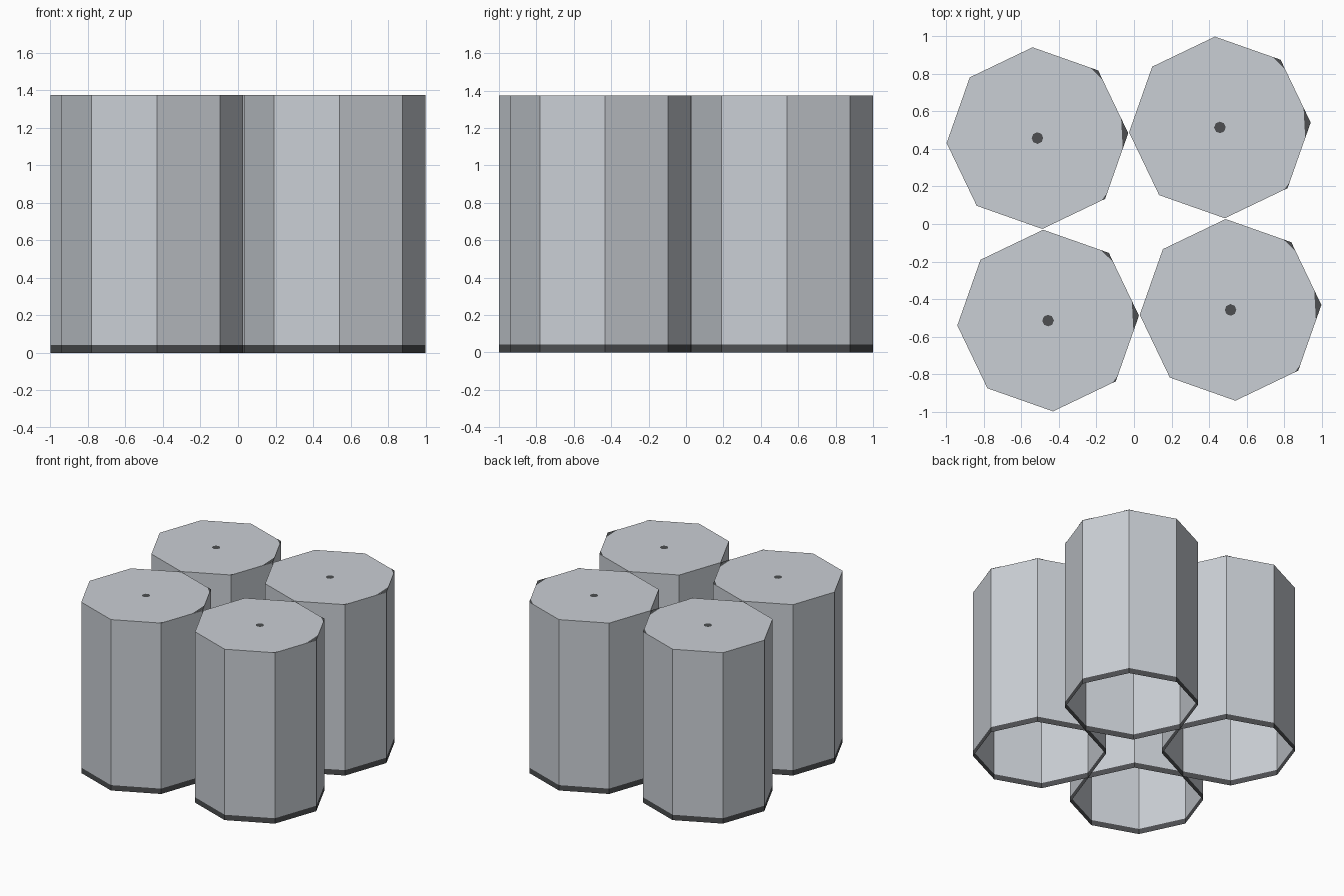
import bpy, bmesh
from math import sin, cos, radians
from mathutils import Vector

if "Cube" in bpy.data.objects:
    bpy.data.objects.remove(bpy.data.objects["Cube"])

R, H, BAND = 0.485, 1.375, 0.043
START = 3.1  # angle of the first corner


def material(name, rgb):
    m = bpy.data.materials.new(name)
    m.diffuse_color = (*rgb, 1)
    m.use_nodes = True
    m.node_tree.nodes["Principled BSDF"].inputs["Base Color"].default_value = m.diffuse_color
    return m


light = material("light grey", (0.59, 0.62, 0.66))
dark = material("dark grey", (0.074, 0.078, 0.083))


def corner(i, r=R):
    a = radians(START + 45 * i)
    return Vector((r * cos(a), r * sin(a), 0))


def finish(name, bm, mats, pos):
    me = bpy.data.meshes.new(name)
    bm.to_mesh(me)
    bm.free()
    for m in mats:
        me.materials.append(m)
    ob = bpy.data.objects.new(name, me)
    ob.location = pos
    bpy.context.collection.objects.link(ob)


def tube(name, pos):
    # Open-bottomed octagonal shell with a dark band round its foot
    bm = bmesh.new()
    rings = [[bm.verts.new(corner(i) + Vector((0, 0, z))) for i in range(8)]
             for z in (0, BAND, H)]
    for k in range(2):
        for i in range(8):
            j = (i + 1) % 8
            f = bm.faces.new((rings[k][i], rings[k][j], rings[k + 1][j], rings[k + 1][i]))
            f.material_index = 1 if k == 0 else 0
    bm.faces.new(rings[2])
    finish(name, bm, (light, dark), pos)


def top_marks(name, pos):
    # Dark centre dot and three worn corners, just above the top face
    bm = bmesh.new()
    lift = Vector((0, 0, H + 0.002))
    bm.faces.new([bm.verts.new(corner(i, 0.031) + lift) for i in range(8)])
    for i, before, after in ((0, 0.088, 0.088), (1, 0.055, 0.045), (-1, 0.02, 0.035)):
        c = corner(i)
        p = c + (corner(i - 1) - c).normalized() * before
        n = c + (corner(i + 1) - c).normalized() * after
        bm.faces.new([bm.verts.new(v + lift) for v in (p, c, n)])
    finish(name, bm, (dark,), pos)


# Four tubes arranged by quarter turns, all facing the same way
x, y = 0.458, 0.515
for n in range(4):
    tube(f"tube_{n + 1}", (x, y, 0))
    top_marks(f"top_marks_{n + 1}", (x, y, 0))
    x, y = -y, x
